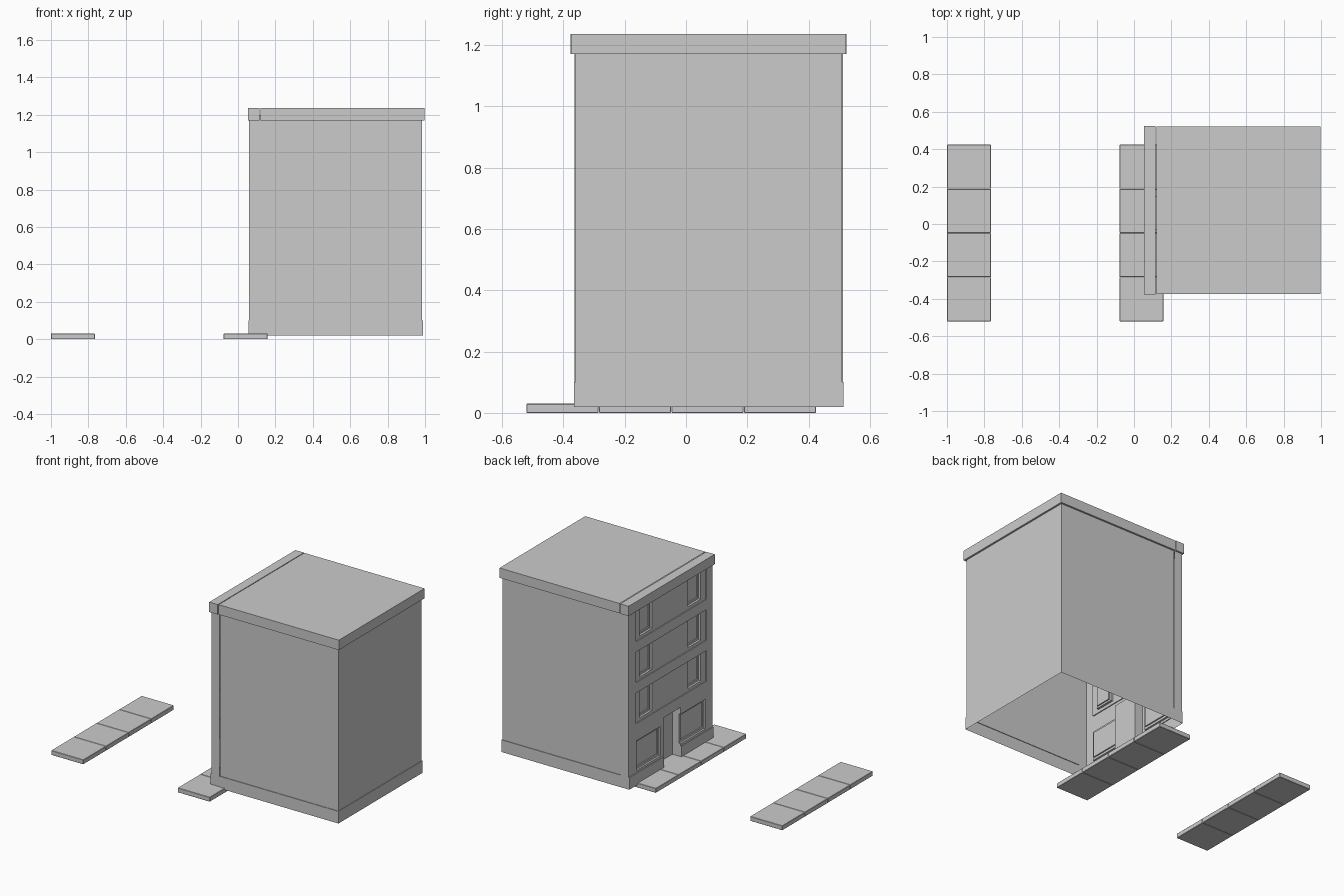
import bpy, bmesh

if "Cube" in bpy.data.objects:
    bpy.data.objects.remove(bpy.data.objects["Cube"])

def make_object(name, bm):
    bmesh.ops.remove_doubles(bm, verts=bm.verts, dist=1e-5)
    bmesh.ops.recalc_face_normals(bm, faces=bm.faces)
    me = bpy.data.meshes.new(name)
    bm.to_mesh(me)
    bm.free()
    ob = bpy.data.objects.new(name, me)
    bpy.context.collection.objects.link(ob)
    return ob

def quad(bm, *pts):
    bm.faces.new([bm.verts.new(p) for p in pts])

def box(name, lo, hi, bevel=0):
    bm = bmesh.new()
    bmesh.ops.create_cube(bm, size=1)
    for v in bm.verts:
        v.co = [(a + b) / 2 + c * (b - a) for a, b, c in zip(lo, hi, v.co)]
    ob = make_object(name, bm)
    if bevel:
        m = ob.modifiers.new("edge", "BEVEL")
        m.width, m.segments = bevel, 1
    return ob

# Pavements: two rows of four slabs
for side, x in (("left", -1.0), ("right", -0.077)):
    for i in range(4):
        y = -0.52 + i * 0.2362
        box(f"{side}_pavement_slab_{i+1}", (x, y, 0), (x + 0.235, y + 0.2352, 0.03), 0.002)

# Building shell: open-bottomed sheet around the three plain sides
X0, X1, Y0, Y1 = 0.12, 0.985, -0.361, 0.509
profile = [(0.004, 0.02), (0.004, 0.1), (0, 0.1), (0, 1.17), (0.012, 1.17), (0.012, 1.235)]
rings = [[(X0, Y0 - o, z), (X1 + o, Y0 - o, z), (X1 + o, Y1 + o, z), (X0, Y1 + o, z)]
         for o, z in profile]
rings = [[(min(x, 1.0), y, z) for x, y, z in r] for r in rings]
bm = bmesh.new()
for a, b in zip(rings, rings[1:]):
    for i in range(3):
        quad(bm, a[i], a[i + 1], b[i + 1], b[i])
quad(bm, *rings[-1])
make_object("building_walls_and_roof", bm)

# Street facade: sheet whose cells are pushed in to different depths
FX, FY0, FY1 = 0.06, -0.364, 0.512
rects = [(FY0, FY1, 0.02, 0.1, -0.005)]                    # plinth
rects += [(-0.29, -0.03, 0.115, 0.31, 0.012),              # shop windows
          (-0.275, -0.045, 0.13, 0.295, 0.02),
          (0.18, 0.43, 0.115, 0.31, 0.012),
          (0.195, 0.415, 0.13, 0.295, 0.02),
          (-0.03, 0.15, 0.02, 0.355, 0.06)]                # doorway
for z in (0.445, 0.715, 0.985):
    rects.append((-0.3, 0.435, z - 0.02, z + 0.182, 0.006))  # floor band
    for y in (-0.245, 0.26):
        rects.append((y, y + 0.13, z, z + 0.18, 0.02))     # window
        rects.append((y + 0.012, y + 0.118, z + 0.012, z + 0.168, 0.028))
ys = sorted({FY0, FY1} | {v for r in rects for v in r[:2]})
zs = sorted({0.02, 1.2} | {v for r in rects for v in r[2:4]})
NY, NZ = len(ys) - 1, len(zs) - 1

def depth(i, j):
    if not 0 <= i < NY:
        return X0 - FX                                     # side returns
    cy, cz = (ys[i] + ys[i + 1]) / 2, (zs[j] + zs[j + 1]) / 2
    d = 0
    for a, b, c, e, k in rects:
        if a < cy < b and c < cz < e:
            d = k
    return d

bm = bmesh.new()
for i in range(-1, NY):
    for j in range(NZ):
        x, xr = FX + depth(i, j), FX + depth(i + 1, j)
        z0, z1, yr = zs[j], zs[j + 1], ys[i + 1]
        if x != xr:
            quad(bm, (x, yr, z0), (xr, yr, z0), (xr, yr, z1), (x, yr, z1))
        if i < 0:
            continue
        y = ys[i]
        quad(bm, (x, y, z0), (x, yr, z0), (x, yr, z1), (x, y, z1))
        if j + 1 < NZ:
            xt = FX + depth(i, j + 1)
            if x != xt:
                quad(bm, (x, y, z1), (x, yr, z1), (xt, yr, z1), (xt, y, z1))
make_object("street_facade", bm)

# Facade cornice
box("facade_cornice", (0.053, -0.376, 1.17), (0.115, 0.523, 1.235))
